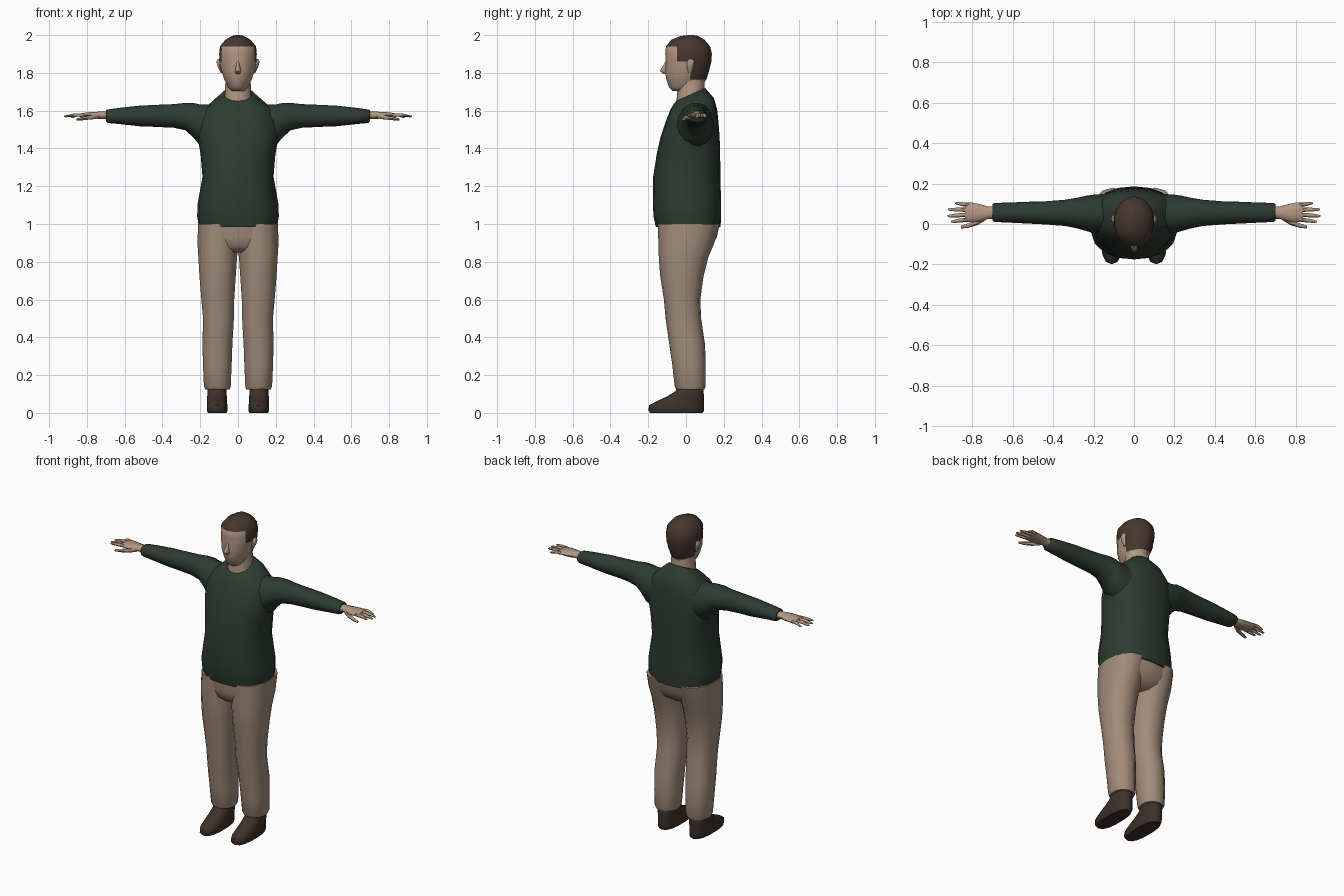
import bpy, bmesh, math
from mathutils import Vector


def material(name, rgb):
    m = bpy.data.materials.new(name)
    m.diffuse_color = (*rgb, 1)
    return m


SKIN = material("skin", (0.45, 0.31, 0.225))
HAIR = material("brown hair", (0.062, 0.038, 0.029))
SWEATER = material("dark green wool", (0.026, 0.043, 0.031))
TROUSERS = material("tan cloth", (0.36, 0.26, 0.19))
LEATHER = material("dark brown leather", (0.047, 0.030, 0.023))


def loft(name, rings, mats, axis="z", sides=14, power=1.0, side=1, rule=None, angle=60):
    """Skin rings (t, a0, a1, b0, b1, tilt) along z (a=x, b=y) or x (a=y, b=z)."""
    bm = bmesh.new()
    loops = []
    for t, a0, a1, b0, b1, *tilt in rings:
        loop = []
        for i in range(sides):
            w = 2 * math.pi * (i + 0.5 * (axis == "x")) / sides - math.pi / 2
            c, s = math.cos(w), math.sin(w)
            a = (a0 + a1) / 2 + (a1 - a0) / 2 * math.copysign(abs(c) ** power, c)
            db = (b1 - b0) / 2 * math.copysign(abs(s) ** power, s)
            b = (b0 + b1) / 2 + db
            tt = t + (tilt[0] * db if tilt else 0)
            co = (a, b, tt) if axis == "z" else (tt, a, b)
            loop.append(bm.verts.new((co[0] * side, co[1], co[2])))
        loops.append(loop)
    for lo, hi in zip(loops, loops[1:]):
        for i in range(sides):
            j = (i + 1) % sides
            bm.faces.new((lo[i], lo[j], hi[j], hi[i]))
    bm.faces.new(loops[0])
    bm.faces.new(loops[-1])
    bmesh.ops.recalc_face_normals(bm, faces=bm.faces)
    if rule:
        for f in bm.faces:
            f.material_index = rule(f.calc_center_median())
    me = bpy.data.meshes.new(name)
    bm.to_mesh(me)
    bm.free()
    for m in mats:
        me.materials.append(m)
    ob = bpy.data.objects.new(name, me)
    bpy.context.collection.objects.link(ob)
    bpy.ops.object.select_all(action="DESELECT")
    ob.select_set(True)
    bpy.context.view_layer.objects.active = ob
    bpy.ops.object.shade_smooth_by_angle(angle=math.radians(angle))
    return ob


def sym(rows):
    """Rows (z, half width, y0, y1, tilt) centred on x = 0."""
    return [(r[0], -r[1], r[1], *r[2:]) for r in rows]


# Sweater body with tilted neckline
loft("sweater_body", sym([
    (0.985, .208, -.160, .183), (1.04, .216, -.172, .186), (1.10, .215, -.175, .186),
    (1.25, .188, -.174, .182), (1.37, .198, -.155, .181), (1.46, .215, -.135, .178),
    (1.54, .215, -.108, .172), (1.605, .185, -.083, .165), (1.65, .135, -.065, .148, .15),
    (1.685, .085, -.052, .102, .45)]), [SWEATER], sides=20, power=.85)

# Pelvis of the trousers
loft("trouser_seat", sym([
    (0.85, .10, -.10, .09), (0.88, .19, -.135, .135), (0.93, .207, -.145, .163),
    (1.01, .206, -.15, .18)]), [TROUSERS], sides=20, power=.85)

# Neck
loft("neck", sym([(1.60, .085, -.055, .11), (1.68, .072, -.048, .10),
                  (1.77, .068, -.045, .098)]), [SKIN])


# Head, with the hair chosen by a stepped hairline
def hairline(c):
    limit = 1.94 if c.y < -.045 else 1.86 if c.y < .03 else 1.765
    return 1 if c.z > limit else 0


loft("head", sym([
    (1.705, .038, -.070, .045), (1.725, .054, -.090, .08), (1.765, .074, -.104, .108),
    (1.81, .089, -.112, .122), (1.86, .099, -.107, .134), (1.90, .101, -.110, .137),
    (1.94, .097, -.106, .128), (1.975, .068, -.078, .098), (1.995, .034, -.03, .066),
    (2.0, .01, .01, .04)]), [SKIN, HAIR], sides=18, rule=hairline)
loft("nose", sym([(1.795, .012, -.120, -.09), (1.81, .017, -.138, -.09),
                  (1.835, .010, -.124, -.09), (1.865, .006, -.106, -.09)]), [SKIN], sides=8)

for side, tag in ((1, "left"), (-1, "right")):
    # Ear
    loft("ear_" + tag, [(1.80, .082, .092, .012, .028), (1.83, .085, .107, .005, .04),
                        (1.86, .088, .114, .005, .045), (1.873, .09, .108, .015, .038)],
         [SKIN], sides=8, side=side)
    # Sleeve
    loft("sleeve_" + tag, [
        (.12, -.06, .15, 1.40, 1.635), (.20, -.045, .145, 1.41, 1.635),
        (.235, -.035, .14, 1.455, 1.643), (.28, -.022, .13, 1.495, 1.643),
        (.34, -.010, .12, 1.508, 1.636), (.44, -.002, .112, 1.513, 1.632),
        (.52, .002, .110, 1.516, 1.628), (.62, .007, .106, 1.527, 1.617),
        (.69, .010, .104, 1.534, 1.607), (.70, .018, .098, 1.543, 1.602)],
         [SWEATER], axis="x", side=side)
    # Palm and wrist
    loft("palm_" + tag, [
        (.68, .025, .088, 1.552, 1.596), (.72, .026, .086, 1.555, 1.597),
        (.76, .012, .098, 1.557, 1.594), (.80, .008, .106, 1.560, 1.592),
        (.835, .014, .106, 1.564, 1.586)], [SKIN], axis="x", sides=10, side=side)
    # Fingers: tip x, root y, tip y, tip z
    for n, (tip, y0, y1, z1) in enumerate(((.905, .022, .012, 1.574), (.922, .046, .040, 1.570),
                                           (.920, .070, .072, 1.570), (.885, .094, .103, 1.566))):
        mid, ym = (.82 + tip) / 2, (y0 + y1) / 2
        loft(f"finger_{n + 1}_{tag}", [
            (.815, y0 - .010, y0 + .010, 1.566, 1.587), (mid, ym - .010, ym + .010, 1.567, 1.586),
            (tip - .01, y1 - .007, y1 + .007, z1 - .006, z1 + .006),
            (tip, y1 - .003, y1 + .003, z1 - .003, z1 + .003)],
             [SKIN], axis="x", sides=6, side=side)
    loft("thumb_" + tag, [
        (.735, .018, .045, 1.557, 1.585), (.775, -.006, .022, 1.552, 1.577),
        (.82, -.019, .003, 1.548, 1.568), (.855, -.022, -.008, 1.547, 1.560)],
         [SKIN], axis="x", sides=6, side=side)
    # Trouser leg
    loft("trouser_leg_" + tag, [
        (.125, .042, .175, -.052, .098), (.14, .037, .182, -.060, .104),
        (.25, .032, .187, -.072, .104), (.36, .028, .190, -.088, .101),
        (.50, .020, .187, -.108, .080), (.60, .018, .196, -.117, .076),
        (.72, .010, .206, -.136, .092), (.82, .003, .212, -.144, .117),
        (.90, -.005, .217, -.146, .150), (1.0, -.005, .214, -.15, .18)],
         [TROUSERS], sides=14, power=.9, side=side)
    # Shoe, with the toe stretched forward
    loft("shoe_" + tag, [
        (0, .060, .160, -.190, .088), (.012, .054, .166, -.199, .095),
        (.04, .055, .166, -.196, .096), (.062, .058, .164, -.155, .096),
        (.085, .058, .164, -.105, .095), (.115, .060, .163, -.055, .093),
        (.15, .062, .160, -.045, .088)], [LEATHER], sides=14, power=.8, side=side, angle=50)
